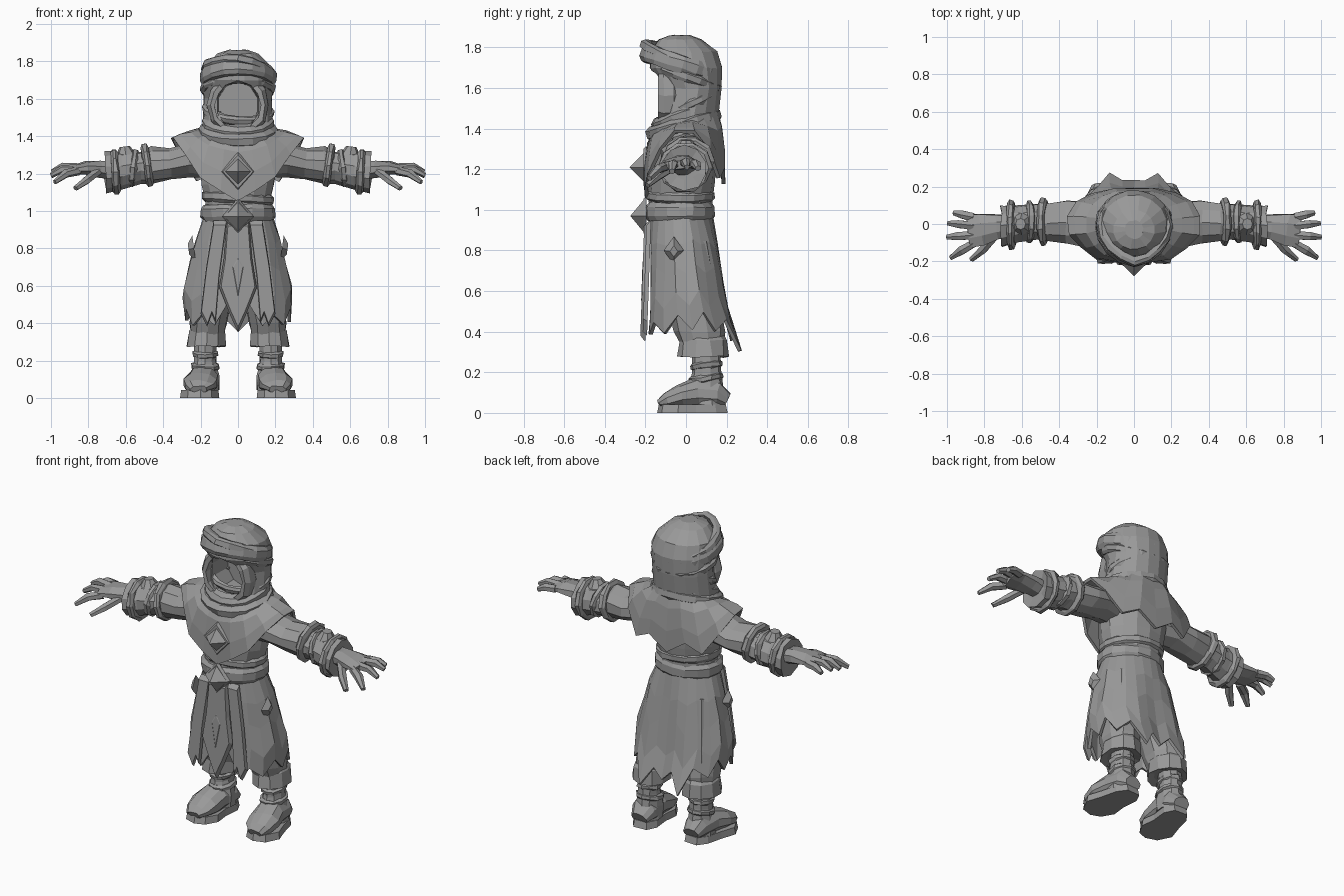
import bpy, bmesh, math, random
from mathutils import Vector, Matrix

random.seed(4)
if "Cube" in bpy.data.objects:
    bpy.data.objects.remove(bpy.data.objects["Cube"])

grey = bpy.data.materials.new("plain grey")
grey.use_nodes = True
grey.diffuse_color = (0.32, 0.32, 0.32, 1)
grey.node_tree.nodes["Principled BSDF"].inputs["Base Color"].default_value = grey.diffuse_color


def loft(name, rings, caps=True, loop=False, jitter=0.0):
    """Skin a list of equal point rings with quads."""
    bm = bmesh.new()
    rows = [[bm.verts.new(p) for p in r] for r in rings]
    n = len(rows[0])
    pairs = list(zip(rows, rows[1:])) + ([(rows[-1], rows[0])] if loop else [])
    for a, b in pairs:
        for i in range(n):
            j = (i + 1) % n
            bm.faces.new((a[i], a[j], b[j], b[i]))
    if caps and not loop:
        bm.faces.new(rows[0][::-1])
        bm.faces.new(rows[-1])
    for v in bm.verts:
        v.co += Vector([random.uniform(-jitter, jitter) for _ in range(3)])
    bmesh.ops.recalc_face_normals(bm, faces=bm.faces)
    me = bpy.data.meshes.new(name)
    bm.to_mesh(me)
    bm.free()
    me.materials.append(grey)
    ob = bpy.data.objects.new(name, me)
    bpy.context.collection.objects.link(ob)
    return ob


def limb(name, stations, n=10, axis=None, jitter=0.005):
    """Oval sections (x, y, z, half width, half height) along a path."""
    pts = [Vector(s[:3]) for s in stations]
    rings = []
    for k, s in enumerate(stations):
        t = axis or (pts[min(k + 1, len(pts) - 1)] - pts[max(k - 1, 0)]).normalized()
        ref = Vector((0, 0, 1)) if abs(t.z) < 0.8 else Vector((0, 1, 0))
        side = t.cross(ref).normalized()
        up = side.cross(t)
        angles = [math.tau * (i + 0.5) / n for i in range(n)]
        rings.append([pts[k] + side * s[3] * math.cos(a) + up * s[4] * math.sin(a) for a in angles])
    return loft(name, rings, jitter=jitter)


def band(name, centre, rx, ry, height, thick, rot=Matrix(), peak=0.0, n=16, jitter=0.004):
    """Chamfered ring around local z, with an optional point at its front."""
    m = Matrix.Translation(centre) @ rot
    section = ((-1, -.5), (-.4, -.5), (0, -.25), (0, .25), (-.4, .5), (-1, .5))
    rings = []
    for i in range(n):
        a = math.tau * i / n
        front = peak * max(0, math.cos(a)) ** 6
        rings.append([m @ Vector(((rx + r * thick) * math.sin(a),
                                  -(ry + front + r * thick) * math.cos(a), h * height))
                      for r, h in section])
    return loft(name, rings, loop=True, jitter=jitter)


def plate(name, outline, depth, m, scale=0.85):
    """Outline in local x and z, raised toward local -y."""
    c = Vector((sum(p[0] for p in outline), sum(p[1] for p in outline))) / len(outline)
    top = [c + (Vector(p) - c) * scale for p in outline]
    return loft(name, [[m @ Vector((p[0], 0, p[1])) for p in outline],
                       [m @ Vector((p[0], -depth, p[1])) for p in top]])


def shell(name, top, half_hem, fx, fy, fz, thick=0.018):
    """Cloth from an oval top (rx, ry, y, front z, back z) down to a ragged hem."""
    m = len(half_hem) - 1
    cols = []
    for i, h in enumerate(half_hem):
        a = math.pi * i / m
        k = (1 - math.cos(a)) / 2
        start = Vector((top[0] * math.sin(a), top[2] - top[1] * math.cos(a), top[3] + k * (top[4] - top[3])))
        cols.append((start, Vector(h)))
    cols += [(Vector((-a.x, a.y, a.z)), Vector((-b.x, b.y, b.z))) for a, b in cols[-2:0:-1]]
    rings = [[Vector((a.x + (b.x - a.x) * x, a.y + (b.y - a.y) * y, a.z + (b.z - a.z) * z))
              for a, b in cols] for x, y, z in zip(fx, fy, fz)]
    ob = loft(name, rings, caps=False, jitter=0.004)
    ob.modifiers.new("thickness", "SOLIDIFY").thickness = thick
    return ob


def mirror(ob):
    me = ob.data.copy()
    me.transform(Matrix.Scale(-1, 4, (1, 0, 0)))
    me.flip_normals()
    twin = bpy.data.objects.new(ob.name.replace("left", "right"), me)
    bpy.context.collection.objects.link(twin)


def turn(degrees, axis):
    return Matrix.Rotation(math.radians(degrees), 4, axis)


def diamond(w, h):
    return [(0, h), (w, 0), (0, -h), (-w, 0)]


move = Matrix.Translation
UP = Vector((0, 0, 1))

# Hood with a hollow face opening
hood = limb("hood", [(0, 0, 1.36, .17, .15), (0, .01, 1.45, .19, .15), (0, .03, 1.6, .185, .15),
                     (0, 0, 1.70, .195, .18), (0, -.01, 1.78, .175, .165),
                     (0, -.03, 1.84, .11, .105), (0, -.03, 1.86, .05, .05)], 16, UP, 0.003)
opening = band("face_cutter", (0, 0, 0), 1, 1, 1, 1)
bpy.data.objects.remove(opening)
cutter = limb("face_cutter", [(0, -.4, 1.565, .13, .14), (0, .05, 1.565, .11, .125)], 10, None, 0)
cutter.hide_render = True
cut = hood.modifiers.new("opening", "BOOLEAN")
cut.operation, cut.object, cut.solver = "DIFFERENCE", cutter, "EXACT"
carved = bpy.data.meshes.new_from_object(hood.evaluated_get(bpy.context.evaluated_depsgraph_get()))
hood.modifiers.clear()
hood.data = carved
bpy.data.objects.remove(cutter)
band("face_rim", (0, -.085, 1.565), .165, .172, .10, .042, turn(90, "X"), n=12)

# Head wraps and neck scarf
band("upper_head_wrap", (0, -.015, 1.715), .205, .198, .085, .035, turn(-17, "X"), .02)
band("crossed_head_wrap", (0, -.015, 1.745), .198, .19, .05, .04, turn(-20, "X") @ turn(7, "Y"), .03)
band("lower_head_wrap", (0, .005, 1.655), .2, .18, .05, .035, turn(-20, "X"))
band("upper_scarf", (0, -.005, 1.465), .19, .172, .08, .06, turn(21, "X"))
band("lower_scarf", (0, -.01, 1.42), .212, .19, .075, .07, turn(16, "X"))
band("back_scarf_fold", (0, .02, 1.535), .192, .15, .05, .03, turn(24, "X") @ turn(5, "Y"))

# Torso and belt
limb("torso", [(0, -.025, .92, .18, .155), (0, -.025, 1.05, .175, .155), (0, -.02, 1.14, .195, .165),
               (0, -.01, 1.28, .21, .165), (0, 0, 1.42, .17, .15)], 14, UP)
band("belt", (0, -.03, .99), .2, .172, .09, .04)
band("waist_sash", (0, -.025, 1.07), .192, .168, .06, .04, turn(4, "Y"))

# Shoulder mantle with a pointed bib and a ragged back
shell("mantle", (.18, .16, 0, 1.40, 1.48),
      [(0, -.205, 1.05), (.09, -.205, 1.11), (.20, -.185, 1.18), (.28, -.13, 1.3), (.35, -.06, 1.395),
       (.355, .04, 1.39), (.31, .12, 1.29), (.22, .165, 1.16), (.12, .19, 1.21), (0, .19, 1.13)],
      (0, .45, .8, 1), (0, .7, .95, 1), (0, .25, .65, 1))

# Skirt with torn points at the hem
shell("skirt", (.185, .155, -.025, .97, .97),
      [(0, -.16, .6), (.06, -.17, .5), (.13, -.185, .39), (.19, -.16, .45), (.245, -.11, .39),
       (.28, -.04, .48), (.285, .03, .41), (.28, .09, .50), (.25, .15, .40), (.19, .20, .46),
       (.13, .275, .31), (.06, .235, .42), (0, .235, .36)],
      (0, .45, .75, 1.08, 1), (0, .25, .45, .68, 1), (0, .25, .5, .78, 1))
plate("front_tabard", [(-.06, 0), (.06, 0), (.075, -.2), (.1, -.36), (.045, -.5), (0, -.6), (-.045, -.5),
                       (-.1, -.36), (-.075, -.2)], .025, move((0, -.18, .95)) @ turn(-2, "X"), .9)
plate("tabard_point", [(-.05, .0), (0, .09), (.05, 0), (0, -.28)], .015,
      move((0, -.2, .72)) @ turn(-2, "X"), .5)
mirror(plate("left_front_strip", [(.06, 0), (.13, 0), (.17, -.25), (.2, -.5), (.165, -.57), (.14, -.5),
                                  (.12, -.55), (.1, -.3)], .022,
             move((0, -.172, .95)) @ turn(-2, "X"), .92))

# Pyramid ornaments
plate("chest_ornament_base", diamond(.095, .105), .015, move((0, -.195, 1.21)))
plate("chest_ornament", diamond(.07, .07), .07, move((0, -.208, 1.21)), .02)
plate("belt_ornament_base", diamond(.085, .1), .015, move((0, -.195, .97)))
plate("belt_ornament", diamond(.075, .08), .065, move((0, -.208, .97)), .02)
mirror(plate("left_hip_ornament", diamond(.05, .07), .03, move((.235, -.06, .8)) @ turn(90, "Z") @ turn(8, "X"), .4))

# Arms: sleeve, rolled bands, bracer ornament
mirror(limb("left_sleeve", [(.14, 0, 1.28, .1, .1), (.26, 0, 1.27, .125, .09), (.36, .01, 1.25, .115, .085),
                            (.46, .01, 1.245, .105, .1), (.52, .01, 1.235, .1, .085), (.62, 0, 1.215, .1, .1),
                            (.71, -.01, 1.205, .118, .112), (.70, -.01, 1.205, .07, .06)],
            10, Vector((1, 0, 0)), .007))
for x, y, z, r, tilt in ((.485, .01, 1.245, .12, 98), (.56, .01, 1.23, .105, 82), (.655, -.005, 1.21, .125, 94)):
    mirror(band("left_sleeve_band", (x, y, z), r, r + .008, .04, .04, turn(tilt, "Y"), n=10))
octagon = [(.055 * math.cos(a * math.tau / 8), .06 * math.sin(a * math.tau / 8)) for a in range(8)]
mirror(plate("left_bracer_ornament", octagon, .045, move((.6, .0, 1.3)) @ turn(8, "Y") @ turn(-90, "X"), .5))

# Hands
mirror(limb("left_palm", [(.66, -.01, 1.215, .06, .05), (.74, -.015, 1.225, .072, .048),
                          (.82, -.03, 1.228, .092, .036), (.885, -.04, 1.222, .098, .024)], 8))
fingers = {"little": ((.86, .035, 1.225), (.92, .05, 1.225), (.965, .06, 1.205)),
           "ring": ((.86, -.01, 1.23), (.94, 0, 1.235), (.995, .005, 1.21)),
           "middle": ((.86, -.06, 1.225), (.94, -.065, 1.225), (1, -.07, 1.19)),
           "index": ((.85, -.1, 1.215), (.92, -.14, 1.20), (.98, -.18, 1.155)),
           "thumb": ((.75, -.07, 1.21), (.81, -.14, 1.165), (.87, -.19, 1.12))}
for finger, (a, b, c) in fingers.items():
    mirror(limb(f"left_{finger}_finger", [(*a, .025, .024), (*b, .024, .022), (*c, .014, .014)], 6, None, .002))

# Legs: trousers, flared cuffs, boots
mirror(limb("left_trouser", [(.12, .02, .85, .09, .1), (.15, .05, .5, .11, .13), (.16, .065, .40, .105, .13),
                             (.165, .08, .32, .09, .10)], 10, UP))
mirror(limb("left_cuff", [(.165, .085, .38, .085, .1), (.165, .085, .36, .1, .118),
                          (.17, .085, .275, .108, .128), (.17, .085, .285, .07, .08)], 10, UP))
mirror(limb("left_boot_shaft", [(.175, .1, .3, .062, .072), (.175, .1, .2, .062, .07),
                                (.175, .1, .12, .075, .085), (.178, .1, .04, .08, .09)], 10, UP))
for z, r in ((.235, .07), (.17, .076)):
    mirror(band("left_ankle_wrap", (.175, .1, z), r, r + .01, .035, .03, turn(8, "X"), n=10))
mirror(limb("left_boot", [(.175, .2, .06, .05, .04), (.177, .15, .085, .078, .07), (.188, .05, .095, .085, .08),
                          (.2, -.03, .08, .094, .06), (.208, -.1, .06, .08, .04), (.21, -.132, .045, .045, .022)]))
mirror(plate("left_sole", [(.13, .2), (.1, .14), (.11, .04), (.1, -.05), (.14, -.12), (.2, -.142), (.27, -.12),
                           (.31, -.04), (.28, .05), (.255, .15), (.215, .205)], .042, turn(-90, "X"), .95))
